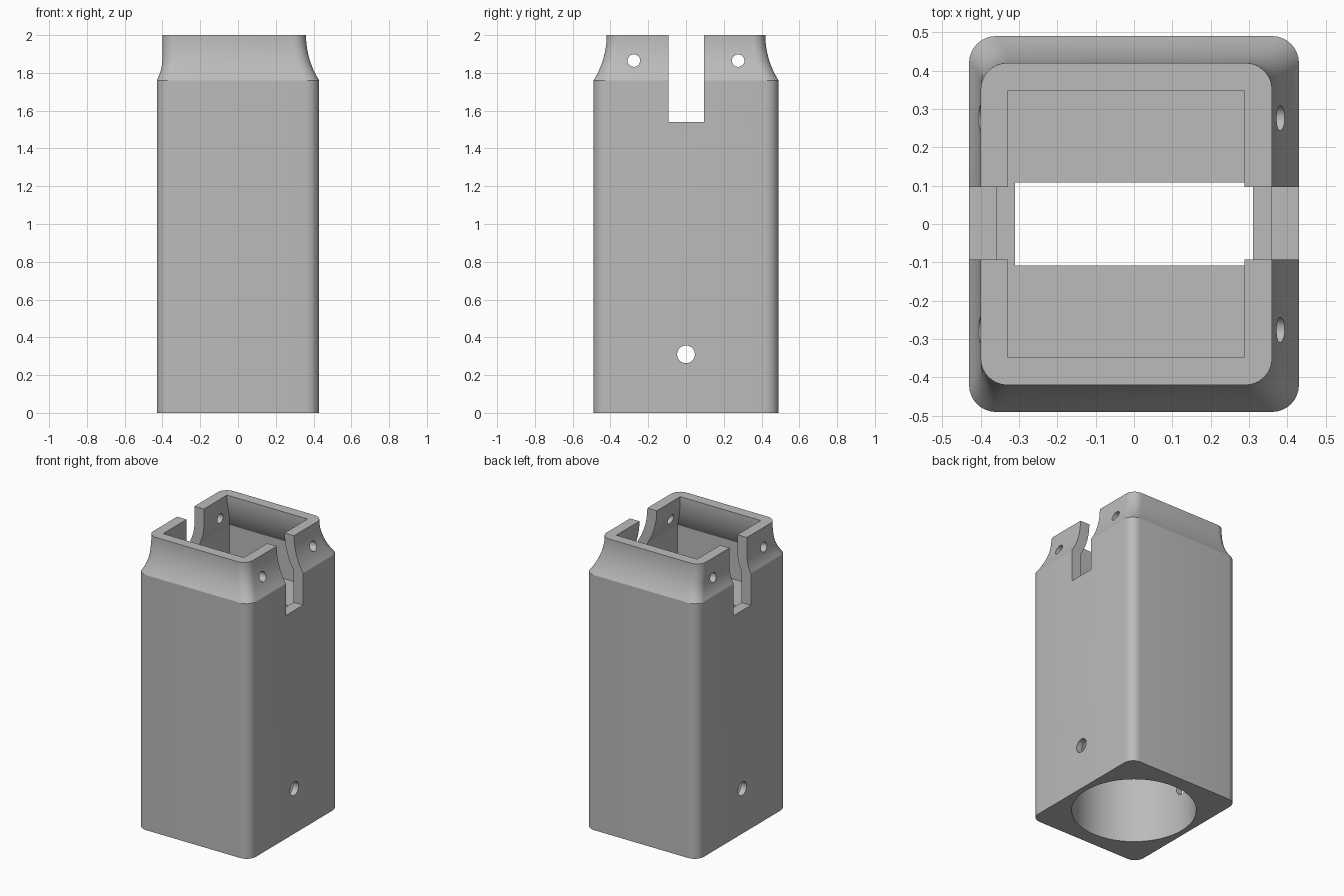
import bpy, bmesh, math
from mathutils import Matrix

cube = bpy.data.objects.get("Cube")
if cube:
    bpy.data.objects.remove(cube)

HX, HY, TOP, SHOULDER = 0.43, 0.49, 2.0, 1.76
WALL, FLOOR, BORE_TOP = 0.072, 1.5, 1.4

grey = bpy.data.materials.new("plain grey")
grey.use_nodes = True
grey.diffuse_color = (0.5, 0.5, 0.5, 1)
grey.node_tree.nodes["Principled BSDF"].inputs["Base Color"].default_value = (0.5, 0.5, 0.5, 1)


def make_object(name, bm):
    bmesh.ops.recalc_face_normals(bm, faces=bm.faces)
    mesh = bpy.data.meshes.new(name)
    bm.to_mesh(mesh)
    bm.free()
    mesh.materials.append(grey)
    obj = bpy.data.objects.new(name, mesh)
    bpy.context.collection.objects.link(obj)
    return obj


def inset(z, depth, height):
    """Concave arc: zero at the shoulder, depth at shoulder + height, then vertical."""
    t = min(max(z - SHOULDER, 0), height)
    radius = (height ** 2 + depth ** 2) / (2 * depth)
    return depth - radius + math.sqrt(radius ** 2 - (height - t) ** 2)


def outline(x0, x1, hy, radius):
    """Rectangle in plan, with rounded corners if radius is above zero."""
    if radius == 0:
        return [(x1, hy), (x0, hy), (x0, -hy), (x1, -hy)]
    centres = [(x1 - radius, hy - radius), (x0 + radius, hy - radius),
               (x0 + radius, radius - hy), (x1 - radius, radius - hy)]
    points = []
    for corner, (cx, cy) in enumerate(centres):
        for i in range(9):
            a = math.radians(90 * corner + 90 * i / 8)
            points.append((cx + radius * math.cos(a), cy + radius * math.sin(a)))
    return points


def flared_solid(name, bottom, top, wall, radius):
    """Loft of plan outlines that narrows above the shoulder."""
    bm = bmesh.new()
    levels = [bottom] + [SHOULDER + (TOP - SHOULDER) * i / 14 for i in range(15)]
    if top > TOP:
        levels.append(top)
    rings = []
    for z in levels:
        side = inset(z, 0.07, 0.24) + wall
        right = inset(z, 0.03, 0.12) + wall
        plan = outline(right - HX, HX - side, HY - side, radius)
        rings.append([bm.verts.new((x, y, z)) for x, y in plan])
    n = len(rings[0])
    for a, b in zip(rings, rings[1:]):
        for i in range(n):
            bm.faces.new((a[i], a[(i + 1) % n], b[(i + 1) % n], b[i]))
    bm.faces.new(rings[0])
    bm.faces.new(rings[-1])
    return make_object(name, bm)


def box(name, size, centre):
    bm = bmesh.new()
    bmesh.ops.create_cube(bm, size=1, matrix=Matrix.Translation(centre) @ Matrix.Diagonal((*size, 1)))
    return make_object(name, bm)


def cylinder(name, radius, length, centre, along_x=False, sides=32):
    bm = bmesh.new()
    turn = Matrix.Rotation(math.pi / 2, 4, 'Y') if along_x else Matrix.Identity(4)
    bmesh.ops.create_cone(bm, cap_ends=True, segments=sides, radius1=radius, radius2=radius,
                          depth=length, matrix=Matrix.Translation(centre) @ turn)
    return make_object(name, bm)


# Outer body with rounded corners and a narrowed neck
body = flared_solid("housing_body", 0, TOP, 0, 0.07)

# Cutters: upper cavity, floor slot, lower bore, side notches, screw and pin holes
cutters = [
    flared_solid("cavity_cutter", FLOOR, TOP + 0.1, WALL, 0),
    box("floor_slot_cutter", (0.62, 0.216, 0.4), (0, 0, FLOOR - 0.1)),
    cylinder("bore_cutter", 0.39, BORE_TOP + 0.1, (0, 0, (BORE_TOP - 0.1) / 2), sides=72),
    box("notch_cutter", (1.2, 0.188, 0.6), (0, 0.002, 1.84)),
    cylinder("pin_hole_cutter", 0.047, 1.2, (0, 0, 0.31), True),
]
for side in (-1, 1):
    cutters.append(cylinder("screw_hole_cutter", 0.033, 1.2, (0, 0.276 * side, 1.865), True))

bpy.ops.object.select_all(action='DESELECT')
bpy.context.view_layer.objects.active = body
body.select_set(True)
for cutter in cutters:
    cutter.hide_render = True
    mod = body.modifiers.new(cutter.name, 'BOOLEAN')
    mod.operation, mod.solver, mod.object = 'DIFFERENCE', 'EXACT', cutter
    bpy.ops.object.modifier_apply(modifier=mod.name)
    bpy.data.objects.remove(cutter)

# Soft corners and bore, crisp edges elsewhere
bpy.ops.object.shade_smooth_by_angle(angle=math.radians(20))
